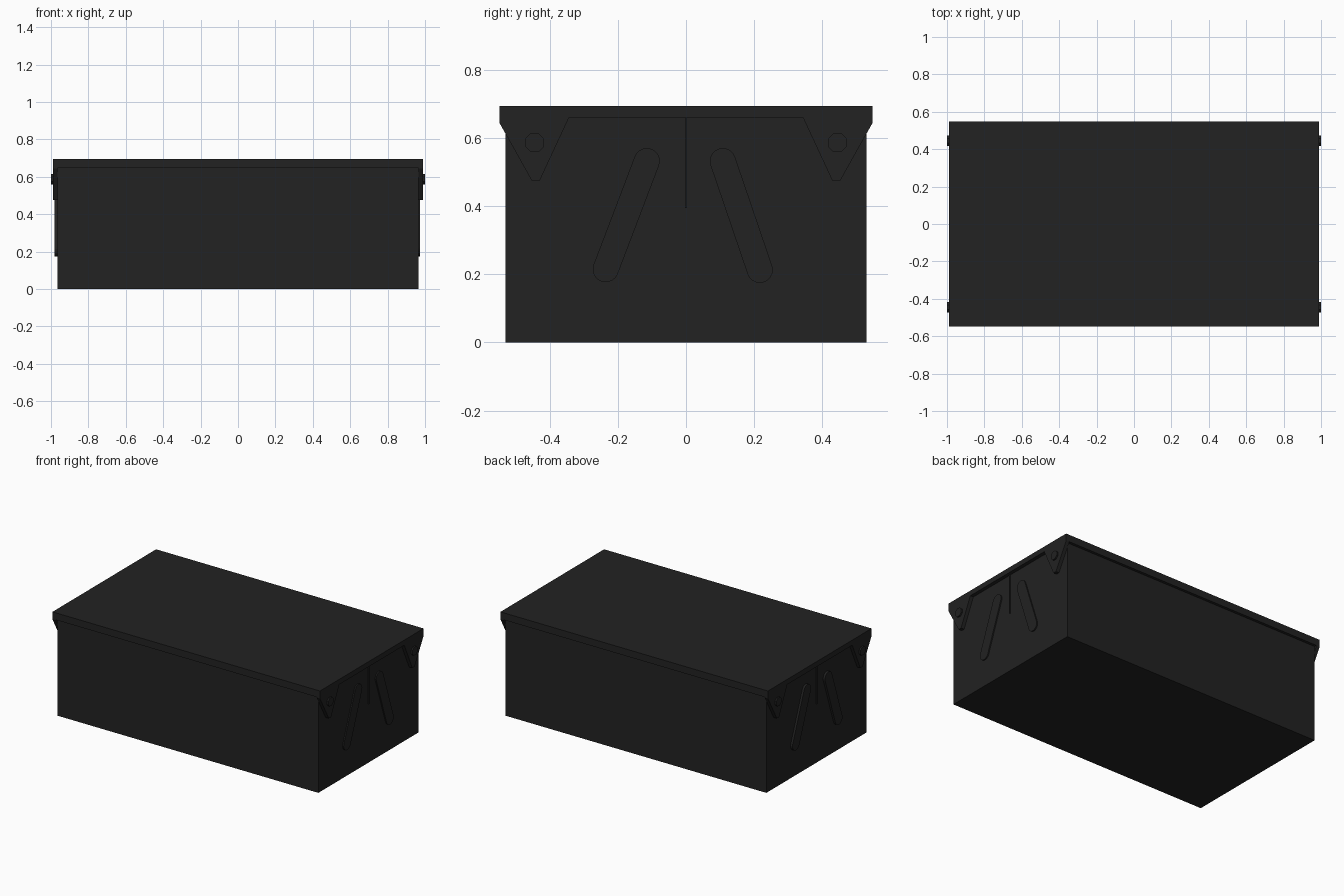
import bpy, bmesh, math
from mathutils import Matrix

if "Cube" in bpy.data.objects:
    bpy.data.objects.remove(bpy.data.objects["Cube"])

mat = bpy.data.materials.new("charcoal")
mat.diffuse_color = (0.016, 0.016, 0.016, 1)
mat.use_nodes = True
mat.node_tree.nodes["Principled BSDF"].inputs["Base Color"].default_value = mat.diffuse_color


def finish(name, bm):
    bmesh.ops.recalc_face_normals(bm, faces=bm.faces)
    me = bpy.data.meshes.new(name)
    bm.to_mesh(me)
    bm.free()
    me.materials.append(mat)
    ob = bpy.data.objects.new(name, me)
    bpy.context.collection.objects.link(ob)
    return ob


def box(name, x0, x1, y0, y1, z0, z1):
    bm = bmesh.new()
    m = Matrix.Translation(((x0 + x1) / 2, (y0 + y1) / 2, (z0 + z1) / 2))
    m = m @ Matrix.Diagonal((x1 - x0, y1 - y0, z1 - z0, 1))
    bmesh.ops.create_cube(bm, size=1, matrix=m)
    return finish(name, bm)


def plate(name, points, x0, x1, turn):
    """Extrude a (y, z) outline along x; turn=-1 puts it on the opposite end."""
    bm = bmesh.new()
    face = bm.faces.new([bm.verts.new((turn * x0, turn * y, z)) for y, z in points])
    new = bmesh.ops.extrude_face_region(bm, geom=[face])["geom"]
    bmesh.ops.translate(bm, vec=(turn * (x1 - x0), 0, 0),
                        verts=[v for v in new if isinstance(v, bmesh.types.BMVert)])
    return finish(name, bm)


def arc(cy, cz, r, start, end, n):
    return [(cy + r * math.cos(start + (end - start) * i / n),
             cz + r * math.sin(start + (end - start) * i / n)) for i in range(n + 1)]


def capsule(low, high, r):
    a = math.atan2(high[1] - low[1], high[0] - low[0])
    q = math.pi / 2
    return arc(*high, r, a - q, a + q, 10) + arc(*low, r, a + q, a + 3 * q, 10)


# container and lid
box("container", -0.966, 0.966, -0.53, 0.53, 0, 0.66)
box("lid_top", -0.99, 0.99, -0.548, 0.548, 0.66, 0.695)
for s, side in ((-1, "front"), (1, "back")):
    y0, y1 = sorted((s * 0.53, s * 0.548))
    box("lid_skirt_" + side, -0.968, 0.968, y0, y1, 0.648, 0.66)

# end details, repeated by a half turn
half = [(0.344, 0.66), (0.43, 0.475), (0.453, 0.475), (0.548, 0.645), (0.548, 0.695)]
flap = half + [(-y, z) for y, z in reversed(half)]
for turn, side, depth in ((1, "right", 0.974), (-1, "left", 0.98)):
    plate("lid_end_flap_" + side, flap, 0.966, 0.99, turn)
    for y in (-0.445, 0.445):
        plate("bolt_" + side, arc(y, 0.587, 0.03, 0.39, 0.39 + math.tau * 7 / 8, 7), 0.985, 1.0, turn)
    plate("wide_brace_" + side, capsule((-0.236, 0.215), (-0.115, 0.533), 0.038), 0.96, depth, turn)
    plate("narrow_brace_" + side, capsule((0.217, 0.213), (0.108, 0.533), 0.038), 0.96, depth, turn)
    plate("center_rib_" + side, [(-0.003, 0.395), (0.003, 0.395), (0.003, 0.66), (-0.003, 0.66)],
          0.96, 0.972, turn)
